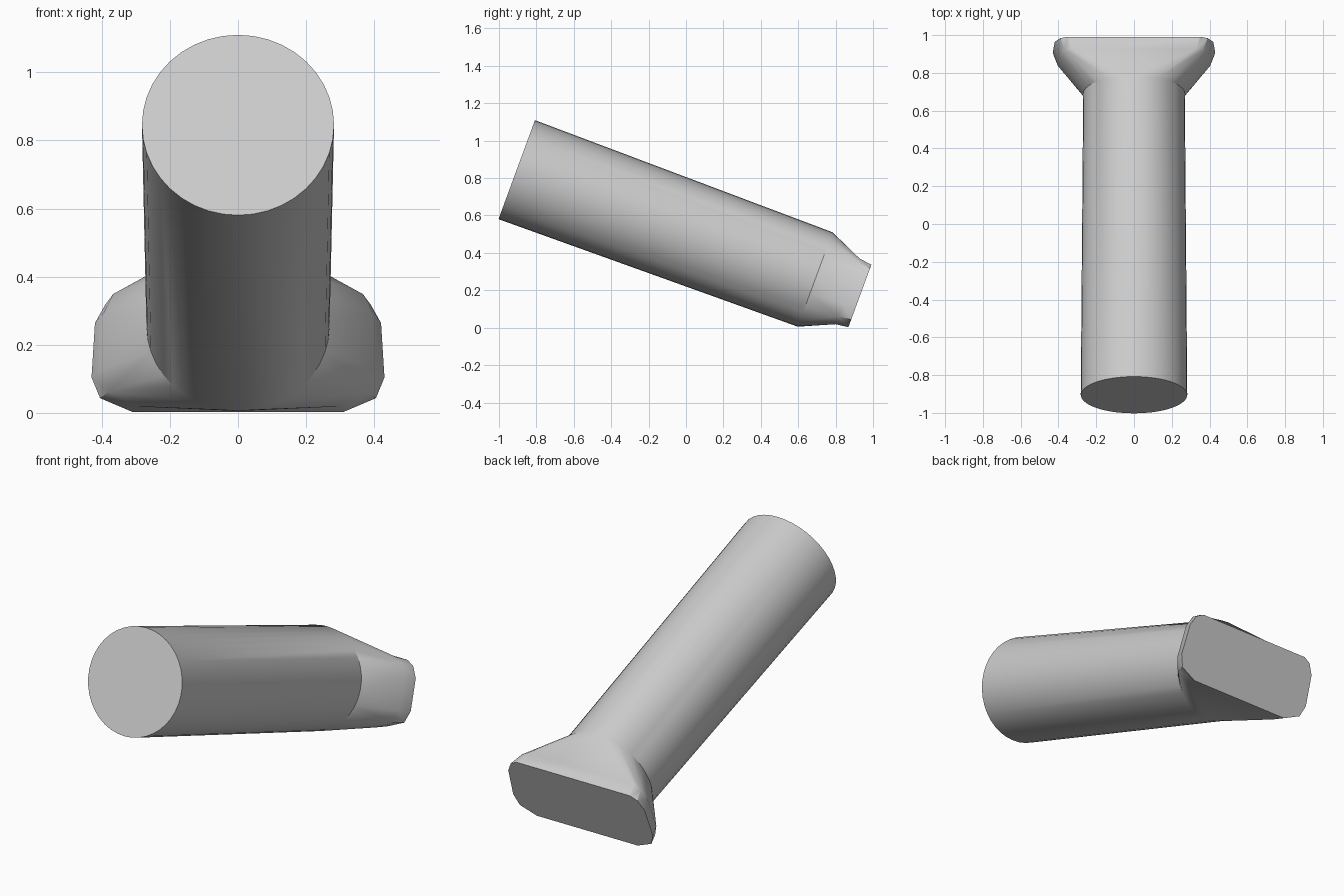
import bpy, bmesh, math
from mathutils import Vector

if "Cube" in bpy.data.objects:
    bpy.data.objects.remove(bpy.data.objects["Cube"], do_unlink=True)

# Material
grey = bpy.data.materials.new("light_grey")
grey.use_nodes = True
colour = (0.6, 0.6, 0.6, 1)
grey.diffuse_color = colour
grey.node_tree.nodes["Principled BSDF"].inputs["Base Color"].default_value = colour

# Tilted frame running along the tube
TILT = math.radians(20.2)
START = Vector((0, -0.905, 0.845))
AXIS = Vector((0, math.cos(TILT), -math.sin(TILT)))
UP = Vector((0, math.sin(TILT), math.cos(TILT)))
SEGMENTS = 40


def place(x, v, s):
    return START + Vector((x, 0, 0)) + UP * v + AXIS * s


def circle(bm, radius, s):
    angles = [2 * math.pi * i / SEGMENTS for i in range(SEGMENTS)]
    return [bm.verts.new(place(radius * math.cos(a), radius * math.sin(a), s)) for a in angles]


def outline(bm, s, wide=1, tall=1):
    half = [(0.35, 0.178), (0.39, 0.157), (0.42, 0.10),
            (0.43, -0.07), (0.405, -0.135), (0.31, -0.178)]
    pts = half + [(-x, v) for x, v in reversed(half)]
    return [bm.verts.new(place(x * wide, v * tall, s)) for x, v in pts]


def bridge(bm, a, b):
    for i in range(len(a)):
        j = (i + 1) % len(a)
        bm.faces.new((a[i], a[j], b[j], b[i]))


# Tube with a flared flat nozzle
bm = bmesh.new()
front = circle(bm, 0.282, 0)
neck = circle(bm, 0.269, 1.70)
lip = outline(bm, 1.885, 0.94, 1.05)
mouth = outline(bm, 1.955)

# Flare skin: wrap neck and lip, then open both ends
bmesh.ops.convex_hull(bm, input=neck + lip)
for ring in (neck, lip):
    caps = [f for f in bm.faces if all(v in ring for v in f.verts)]
    bmesh.ops.delete(bm, geom=caps, context='FACES_KEEP_BOUNDARY')

# Barrel, rim and end caps
bridge(bm, front, neck)
bridge(bm, lip, mouth)
bm.faces.new(front)
bm.faces.new(mouth)
bmesh.ops.recalc_face_normals(bm, faces=bm.faces)

mesh = bpy.data.meshes.new("flared_tube")
bm.to_mesh(mesh)
bm.free()
mesh.materials.append(grey)
tube = bpy.data.objects.new("flared_tube", mesh)
bpy.context.collection.objects.link(tube)
bpy.context.view_layer.objects.active = tube
tube.select_set(True)
bpy.ops.object.shade_smooth_by_angle(angle=math.radians(30))
